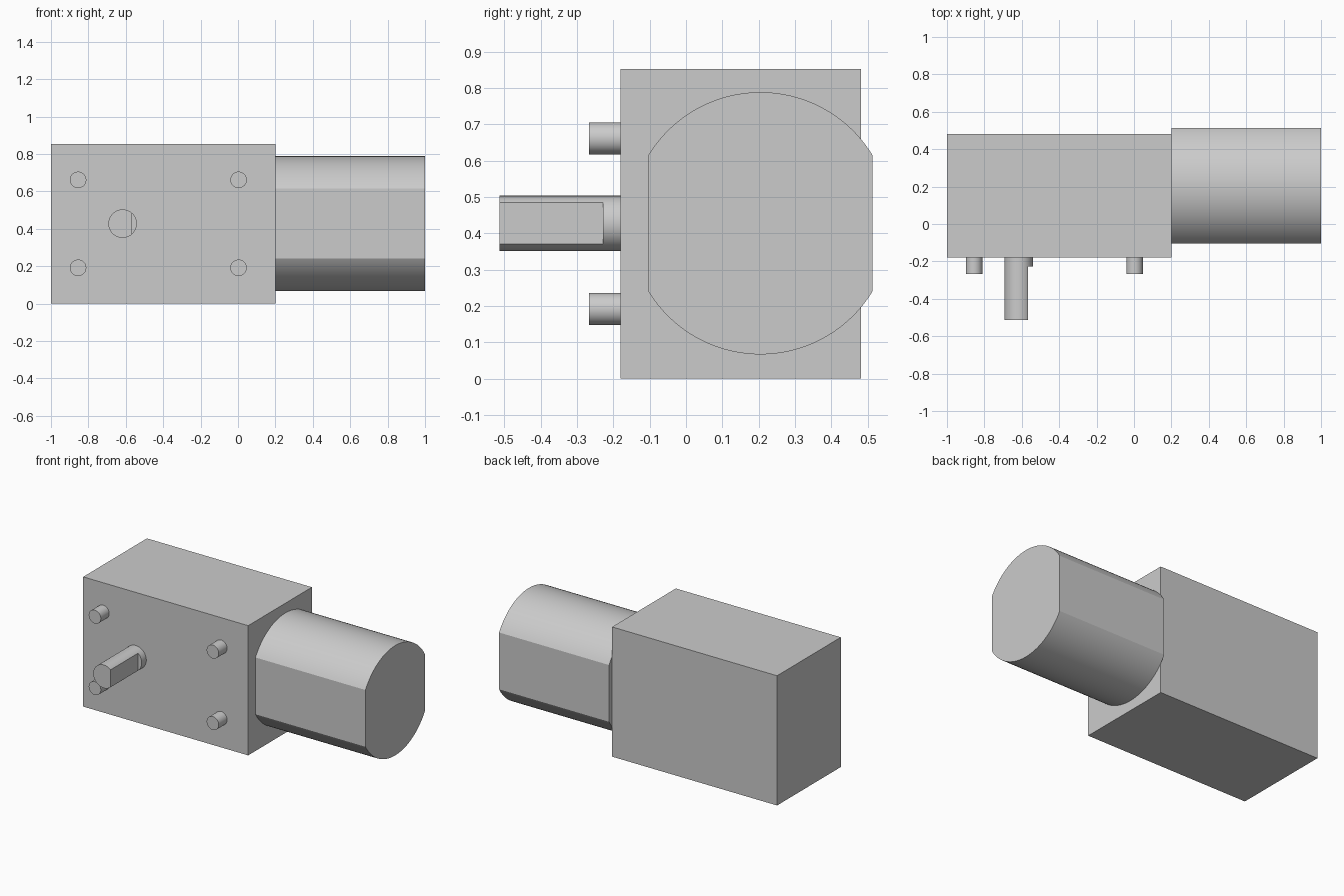
import bpy, bmesh, math
from mathutils import Vector

cube = bpy.data.objects.get("Cube")
if cube:
    bpy.data.objects.remove(cube, do_unlink=True)

grey = bpy.data.materials.new("plain grey")
grey.use_nodes = True
COLOUR = (0.6, 0.6, 0.6, 1)
grey.diffuse_color = COLOUR
grey.node_tree.nodes["Principled BSDF"].inputs["Base Color"].default_value = COLOUR


def prism(name, ring, sweep):
    """Extrude a closed ring of points along the sweep vector."""
    bm = bmesh.new()
    face = bm.faces.new([bm.verts.new(p) for p in ring])
    result = bmesh.ops.extrude_face_region(bm, geom=[face], use_keep_orig=True)
    moved = [v for v in result["geom"] if isinstance(v, bmesh.types.BMVert)]
    bmesh.ops.translate(bm, verts=moved, vec=sweep)
    bmesh.ops.recalc_face_normals(bm, faces=bm.faces)
    mesh = bpy.data.meshes.new(name)
    bm.to_mesh(mesh)
    bm.free()
    mesh.materials.append(grey)
    obj = bpy.data.objects.new(name, mesh)
    bpy.context.collection.objects.link(obj)
    return obj


def box(name, low, high):
    (x0, y0, z0), (x1, y1, z1) = low, high
    ring = [(x0, y0, z0), (x1, y0, z0), (x1, y1, z0), (x0, y1, z0)]
    return prism(name, ring, Vector((0, 0, z1 - z0)))


def smooth(obj):
    bpy.ops.object.select_all(action="DESELECT")
    obj.select_set(True)
    bpy.context.view_layer.objects.active = obj
    bpy.ops.object.shade_smooth_by_angle(angle=math.radians(20))


def rod(name, x, z, radius, y0, y1, sides):
    """Round bar along y."""
    turns = [math.tau * i / sides for i in range(sides)]
    ring = [(x + radius * math.cos(t), y0, z + radius * math.sin(t)) for t in turns]
    return prism(name, ring, Vector((0, y1 - y0, 0)))


FRONT = -0.18
AXIS_Z = 0.428

# Gearbox housing
box("gearbox", (-1, FRONT, 0), (0.2, 0.482, 0.853))

# Motor can: round with a flat on the front and back
radius, half_width, steps = 0.361, 0.309, 48
start = math.acos(half_width / radius)
arc = [start + (math.pi - 2 * start) * i / steps for i in range(steps + 1)]
arc += [t + math.pi for t in arc]
ring = [(0.2, 0.205 + radius * math.cos(t), AXIS_Z + radius * math.sin(t)) for t in arc]
smooth(prism("motor_can", ring, Vector((0.8, 0, 0))))

# Output shaft with a flat cut on its left side
shaft = rod("output_shaft", -0.617, AXIS_Z, 0.076, -0.514, FRONT, 64)
cutter = box("shaft_flat_cutter", (-0.567, -0.6, 0.3), (-0.5, -0.228, 0.56))
cutter.hide_render = True
cut = shaft.modifiers.new("flat", "BOOLEAN")
cut.operation = "DIFFERENCE"
cut.solver = "EXACT"
cut.object = cutter
bpy.context.view_layer.objects.active = shaft
bpy.ops.object.modifier_apply(modifier=cut.name)
bpy.data.objects.remove(cutter, do_unlink=True)
smooth(shaft)

# Four mounting pins
for side, x in (("right", -0.855), ("left", 0.003)):
    for level, z in (("lower", 0.192), ("upper", 0.662)):
        smooth(rod(f"pin_{level}_{side}", x, z, 0.044, -0.267, FRONT, 48))
